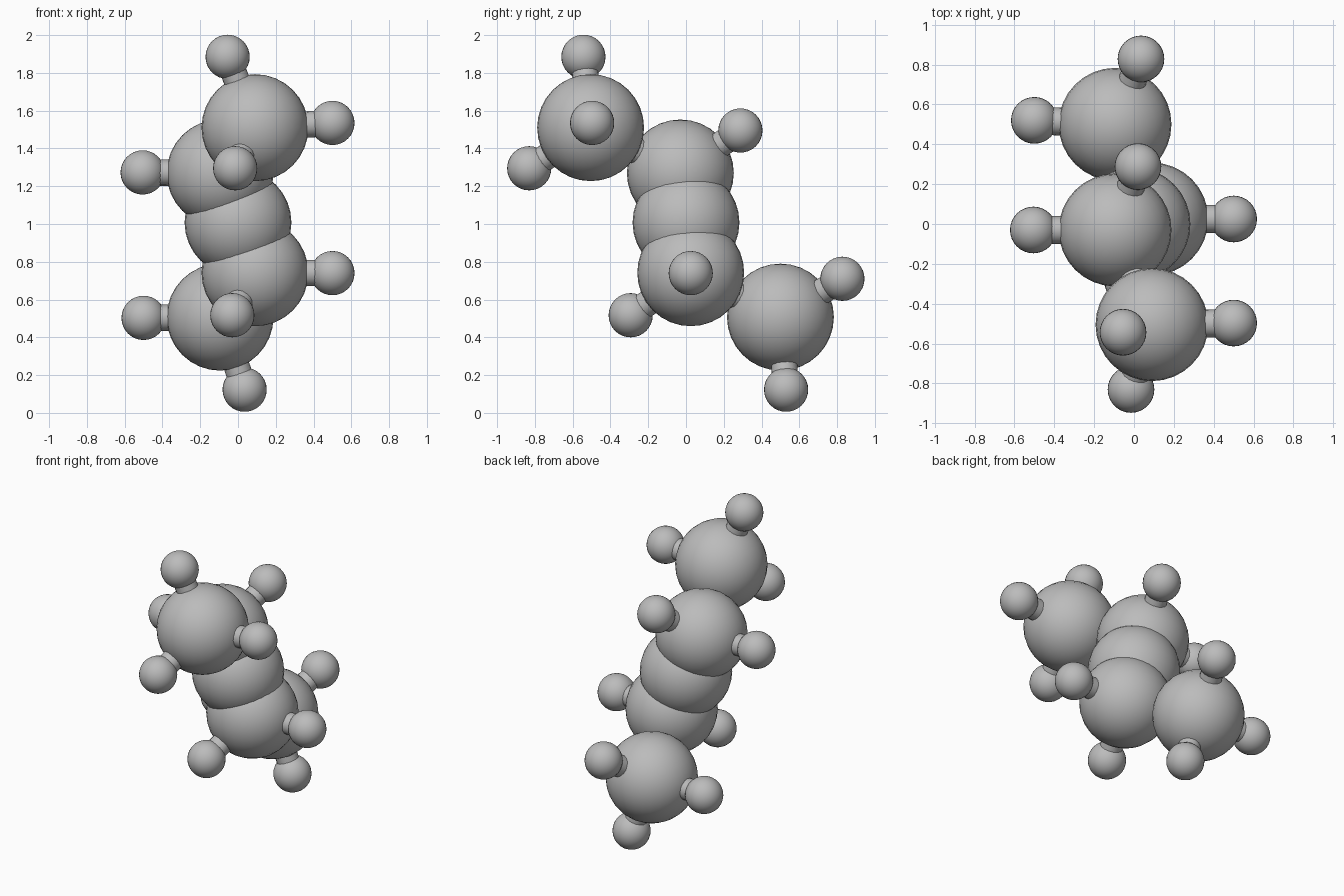
import bpy
from mathutils import Vector

cube = bpy.data.objects.get("Cube")
if cube:
    bpy.data.objects.remove(cube, do_unlink=True)

# Single grey finish
grey = bpy.data.materials.new("plain grey")
grey.use_nodes = True
colour = (0.5, 0.5, 0.5, 1)
grey.diffuse_color = colour
grey.node_tree.nodes["Principled BSDF"].inputs["Base Color"].default_value = colour

BIG, SMALL, ROD = 0.283, 0.117, 0.07


def finish(name):
    obj = bpy.context.object
    obj.name = name
    obj.data.materials.append(grey)
    bpy.ops.object.shade_smooth_by_angle()
    return obj


def ball(name, centre, radius):
    bpy.ops.mesh.primitive_uv_sphere_add(segments=32, ring_count=16, radius=radius, location=centre)
    finish(name)


def rod(name, start, end):
    start, end = Vector(start), Vector(end)
    axis = end - start
    bpy.ops.mesh.primitive_cylinder_add(vertices=16, radius=ROD, depth=axis.length,
                                        location=(start + end) / 2)
    bpy.context.object.rotation_euler = axis.to_track_quat('Z', 'Y').to_euler()
    finish(name)


# Chain of large balls, each with the small balls attached to it
chain = [
    ("upper_end", (0.09, -0.505, 1.51),
     [(-0.055, -0.543, 1.885), (0.5, -0.497, 1.535), (-0.015, -0.83, 1.295)]),
    ("upper_inner", (-0.095, -0.03, 1.27),
     [(-0.505, -0.03, 1.273), (0.02, 0.288, 1.495)]),
    ("middle", (0, 0, 1.008), []),
    ("lower_inner", (0.09, 0.025, 0.742),
     [(0.5, 0.025, 0.74), (-0.03, -0.293, 0.517)]),
    ("lower_end", (-0.095, 0.5, 0.507),
     [(-0.5, 0.52, 0.503), (0.035, 0.53, 0.123), (0.035, 0.828, 0.71)]),
]

previous = None
for name, centre, branches in chain:
    ball(name + "_ball", centre, BIG)
    if previous:
        rod(name + "_link", previous, centre)
    previous = centre
    for i, tip in enumerate(branches, 1):
        ball(f"{name}_small_ball_{i}", tip, SMALL)
        rod(f"{name}_rod_{i}", centre, tip)
